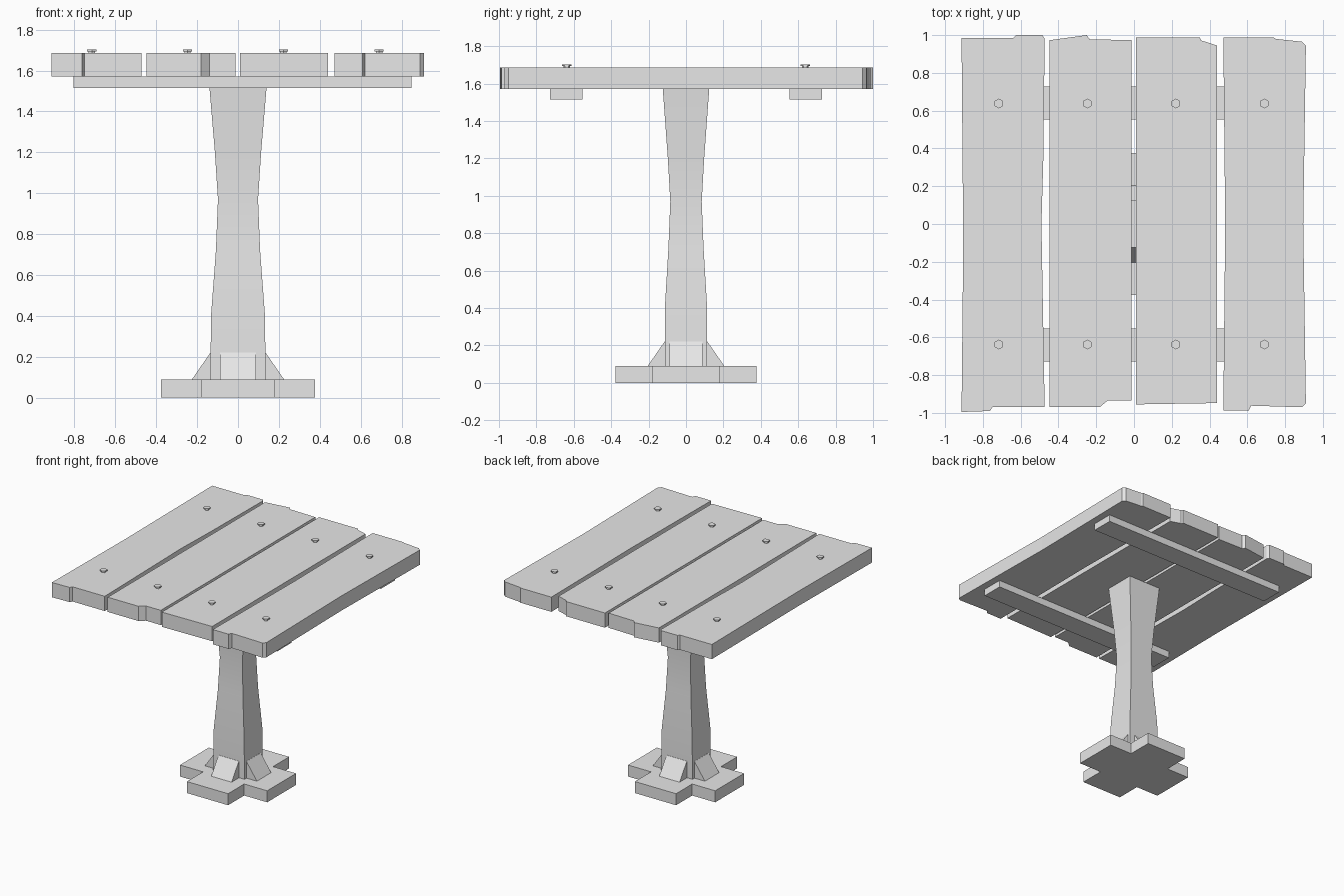
import bpy
import bmesh
from mathutils import Matrix, Vector

cube = bpy.data.objects.get("Cube")
if cube:
    bpy.data.objects.remove(cube, do_unlink=True)

grey = bpy.data.materials.new("plain_grey")
grey.use_nodes = True
COLOUR = (0.8, 0.8, 0.8, 1)
grey.diffuse_color = COLOUR
grey.node_tree.nodes["Principled BSDF"].inputs["Base Color"].default_value = COLOUR


def finish(name, bm):
    """Turn a bmesh into a named object with the shared material."""
    bmesh.ops.recalc_face_normals(bm, faces=bm.faces)
    mesh = bpy.data.meshes.new(name)
    bm.to_mesh(mesh)
    bm.free()
    mesh.materials.append(grey)
    obj = bpy.data.objects.new(name, mesh)
    bpy.context.collection.objects.link(obj)
    return obj


def extrude(name, outline, offset):
    """Extrude a closed outline of 3D points along an offset."""
    bm = bmesh.new()
    face = bm.faces.new([bm.verts.new(p) for p in outline])
    new = bmesh.ops.extrude_face_region(bm, geom=[face])["geom"]
    moved = [v for v in new if isinstance(v, bmesh.types.BMVert)]
    bmesh.ops.translate(bm, verts=moved, vec=Vector(offset))
    return finish(name, bm)


def slab(name, outline, z0, z1):
    return extrude(name, [(x, y, z0) for x, y in outline], (0, 0, z1 - z0))


def box_outline(x0, x1, y0, y1):
    return [(x0, y0), (x1, y0), (x1, y1), (x0, y1)]


# Cross-shaped foot
A, B = 0.377, 0.178
quarter = [(A, -B), (A, B), (B, B)]
cross = []
for turn in range(4):
    spin = Matrix.Rotation(turn * 1.5707963, 2)
    cross += [tuple(spin @ Vector(p)) for p in quarter]
slab("foot", cross, 0, 0.09)

# Waisted post, lofted through rectangular sections (z, half x, half y)
sections = [(0.09, 0.135, 0.113), (0.4, 0.132, 0.113), (0.72, 0.108, 0.094),
            (0.97, 0.098, 0.084), (1.2, 0.113, 0.097), (1.57, 0.144, 0.124)]
bm = bmesh.new()
rings = [[bm.verts.new((x, y, z)) for x, y in box_outline(-hx, hx, -hy, hy)]
         for z, hx, hy in sections]
for low, high in zip(rings, rings[1:]):
    for i in range(4):
        j = (i + 1) % 4
        bm.faces.new((low[i], low[j], high[j], high[i]))
bm.faces.new(rings[0])
bm.faces.new(rings[-1])
post = finish("post", bm)
bpy.ops.object.select_all(action="DESELECT")
post.select_set(True)
bpy.context.view_layer.objects.active = post
bpy.ops.object.shade_smooth_by_angle()

# Wedge braces around the post
W = 0.088
for side, s in (("left", 1), ("right", -1)):
    extrude(side + "_brace",
            [(s * 0.1, -W, 0.09), (s * 0.225, -W, 0.09),
             (s * 0.135, -W, 0.22), (s * 0.1, -W, 0.22)], (0, 2 * W, 0))
for side, s in (("back", 1), ("front", -1)):
    extrude(side + "_brace",
            [(-W, s * 0.08, 0.09), (-W, s * 0.205, 0.09),
             (-W, s * 0.115, 0.22), (-W, s * 0.08, 0.22)], (2 * W, 0, 0))

# Battens under the top
for side, y in (("front", -0.64), ("back", 0.64)):
    slab(side + "_batten", box_outline(-0.805, 0.848, y - 0.087, y + 0.087), 1.515, 1.57)

# Worn planks of the top, each a chipped outline
planks = {
    "outer_right_plank": [
        (-0.913, 0.985), (-0.638, 0.985), (-0.625, 1), (-0.485, 1), (-0.473, 0.98),
        (-0.48, 0.35), (-0.49, 0), (-0.473, -0.97), (-0.75, -0.97), (-0.762, -0.99),
        (-0.913, -0.995), (-0.904, -0.1)],
    "inner_right_plank": [
        (-0.447, 0.973), (-0.25, 1), (-0.235, 0.978), (-0.013, 0.973),
        (-0.013, -0.935), (-0.14, -0.935), (-0.182, -0.97), (-0.447, -0.97)],
    "inner_left_plank": [
        (0.01, 0.987), (0.348, 0.987), (0.355, 0.972), (0.44, 0.945),
        (0.44, -0.948), (0.01, -0.955)],
    "outer_left_plank": [
        (0.473, 0.987), (0.74, 0.987), (0.75, 0.98), (0.89, 0.965), (0.91, 0.945),
        (0.896, 0), (0.91, -0.95), (0.89, -0.97), (0.62, -0.962), (0.608, -0.987),
        (0.473, -0.987), (0.483, 0)],
}
for name, outline in planks.items():
    slab(name, outline, 1.57, 1.685)

# Hexagonal bolts: narrow neck below a wider head
for x in (-0.715, -0.247, 0.222, 0.69):
    for y in (-0.638, 0.638):
        bm = bmesh.new()
        for radius, z, depth in ((0.018, 1.687, 0.014), (0.026, 1.698, 0.009)):
            bmesh.ops.create_cone(bm, cap_ends=True, segments=6, radius1=radius,
                                  radius2=radius, depth=depth,
                                  matrix=Matrix.Translation((x, y, z)))
        finish("bolt", bm)
